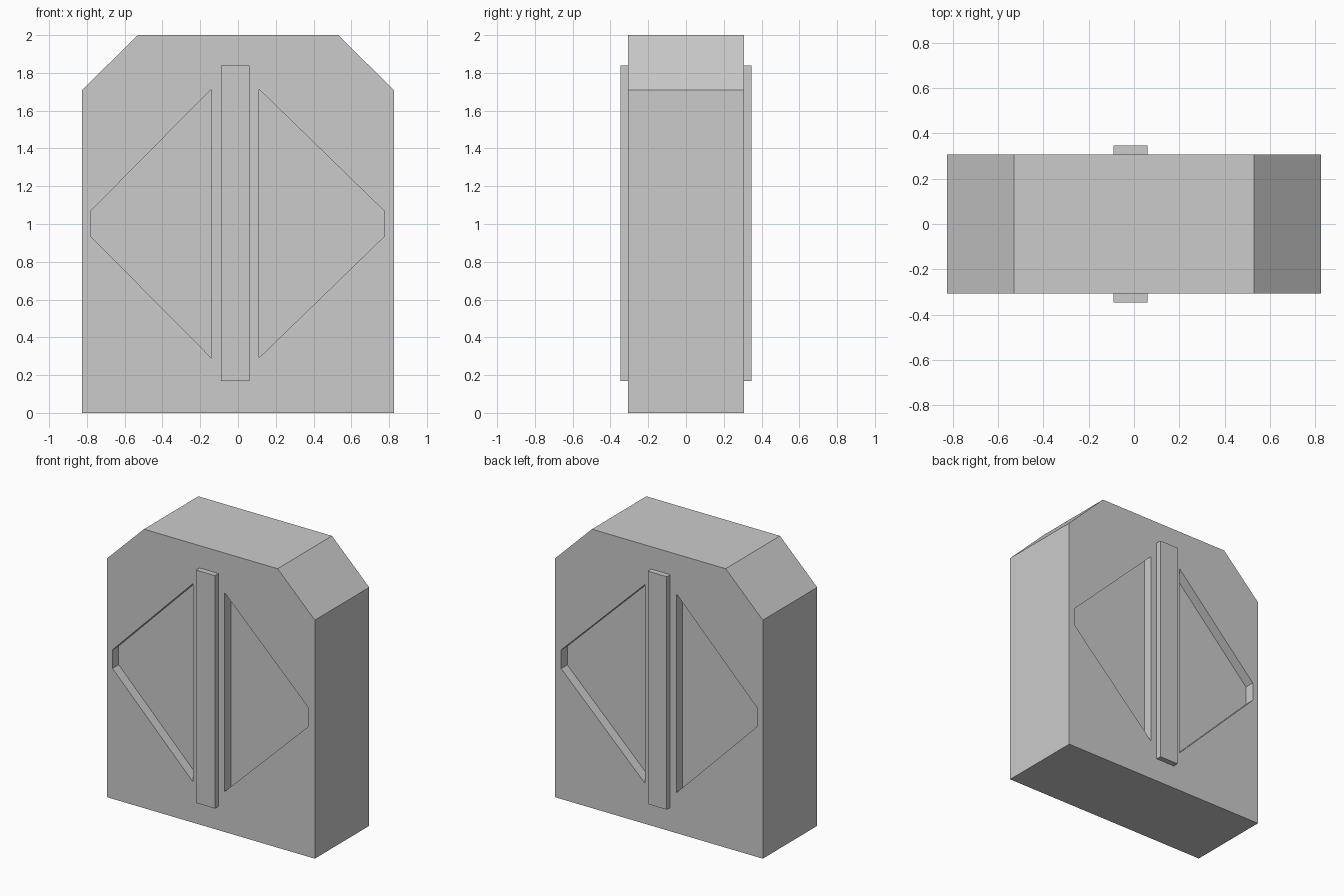
import bpy, bmesh

if "Cube" in bpy.data.objects:
    bpy.data.objects.remove(bpy.data.objects["Cube"])

HALF = 0.308      # half thickness of the slab
RECESS = 0.07     # depth of the triangular pockets
FACE = 0.347      # outer face of the raised bars


def prism(name, profile, y0, y1):
    """Extrude an (x, z) profile from y0 to y1."""
    bm = bmesh.new()
    face = bm.faces.new([bm.verts.new((x, y0, z)) for x, z in profile])
    ext = bmesh.ops.extrude_face_region(bm, geom=[face])
    verts = [g for g in ext["geom"] if isinstance(g, bmesh.types.BMVert)]
    bmesh.ops.translate(bm, verts=verts, vec=(0, y1 - y0, 0))
    bmesh.ops.recalc_face_normals(bm, faces=bm.faces)
    mesh = bpy.data.meshes.new(name)
    bm.to_mesh(mesh)
    bm.free()
    obj = bpy.data.objects.new(name, mesh)
    bpy.context.collection.objects.link(obj)
    return obj


# Main slab with chamfered top corners
slab = prism("slab", [(-0.825, 0), (0.825, 0), (0.825, 1.71), (0.53, 2),
                      (-0.53, 2), (-0.825, 1.71)], -HALF, HALF)

# Outlines of the left and right pockets
pockets = {
    "left": [(-0.14, 0.29), (-0.14, 1.715), (-0.78, 1.068), (-0.78, 0.935)],
    "right": [(0.11, 0.29), (0.11, 1.715), (0.775, 1.068), (0.775, 0.935)],
}

# Cut both pockets into the front and back, and add a raised bar to each face
for side, s in (("front", -1), ("back", 1)):
    for name, outline in pockets.items():
        cutter = prism(f"{side}_{name}_cutter", outline,
                       s * (HALF - RECESS), s * (HALF + 0.1))
        cutter.hide_render = True
        mod = slab.modifiers.new("pocket", 'BOOLEAN')
        mod.operation = 'DIFFERENCE'
        mod.solver = 'EXACT'
        mod.object = cutter
        bpy.context.view_layer.objects.active = slab
        bpy.ops.object.modifier_apply(modifier=mod.name)
        bpy.data.objects.remove(cutter)

    prism(f"{side}_bar", [(-0.09, 0.17), (0.06, 0.17), (0.06, 1.84), (-0.09, 1.84)],
          s * (HALF - 0.01), s * FACE)
